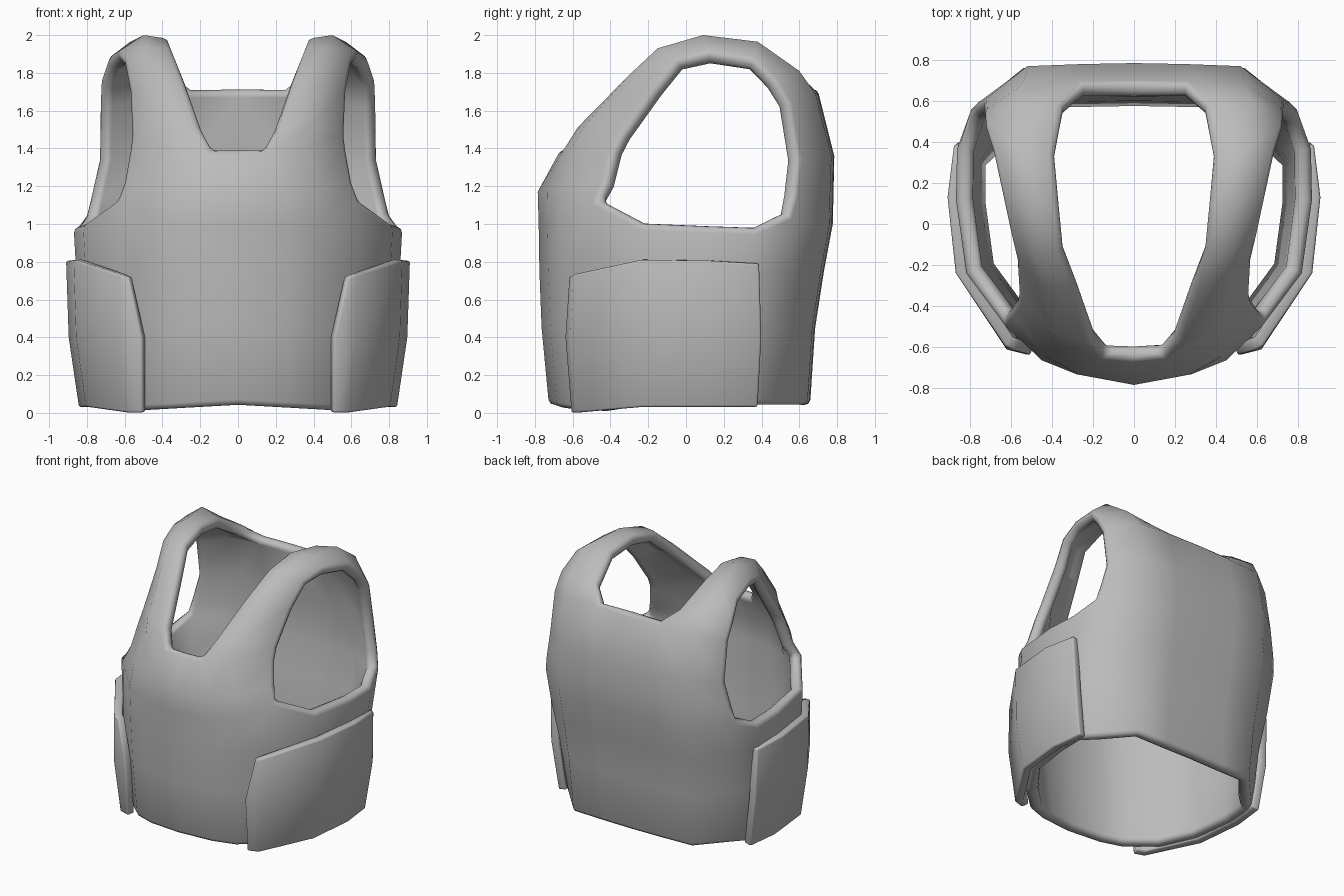
import bpy, math
from mathutils import Vector

if "Cube" in bpy.data.objects:
    bpy.data.objects.remove(bpy.data.objects["Cube"])

grey = bpy.data.materials.new("plain grey")
grey.use_nodes = True
COLOUR = (0.5, 0.5, 0.5, 1)
grey.diffuse_color = COLOUR
grey.node_tree.nodes["Principled BSDF"].inputs["Base Color"].default_value = COLOUR


def finish(name, rows, faces, thickness, bevel):
    """Make a mirrored, thickened, softly edged shell from one half."""
    mesh = bpy.data.meshes.new(name)
    mesh.from_pydata(rows, [], faces)
    mesh.materials.append(grey)
    obj = bpy.data.objects.new(name, mesh)
    bpy.context.collection.objects.link(obj)
    mirror = obj.modifiers.new("mirror", "MIRROR")
    mirror.use_clip = True
    solid = obj.modifiers.new("thickness", "SOLIDIFY")
    solid.thickness = thickness
    solid.offset = -1
    soft = obj.modifiers.new("rim", "BEVEL")
    soft.width = bevel
    soft.segments = 2
    soft.limit_method = "ANGLE"
    soft.angle_limit = math.radians(60)
    bpy.ops.object.select_all(action="DESELECT")
    obj.select_set(True)
    bpy.context.view_layer.objects.active = obj
    bpy.ops.object.shade_smooth_by_angle(angle=math.radians(50))
    return obj


class Shell:
    """Collects rows of points and bridges them with quads."""
    def __init__(self):
        self.points, self.faces = [], []

    def row(self, coords):
        start = len(self.points)
        self.points += [Vector(c) for c in coords]
        return list(range(start, len(self.points)))

    def bridge(self, low, high):
        for i in range(len(low) - 1):
            self.faces.append((low[i], low[i + 1], high[i + 1], high[i]))


# Torso: one half outline from front centre round to back centre
outline = [(0, -.78), (.28, -.733), (.45, -.665), (.65, -.475), (.82, -.24), (.87, .12),
           (.865, .37), (.81, .55), (.54, .76), (.26, .772), (0, .777)]
CORNER = 7
# height, width scale, front scale, back scale, back corner tuck
levels = [(.025, .925, .93, .845, .92), (.45, .965, .98, .88, .95), (.75, .985, .995, .94, .98)]
vest = Shell()
body = []
for z, width, front, back, tuck in levels:
    ring = []
    for i, (x, y) in enumerate(outline):
        pull = tuck if i == CORNER else 1
        dip = .015 - .05 * x * (x < .7) * (y < 0) if z < .1 else 0
        ring.append((x * width * pull, y * (front if y < 0 else back) * pull, z + dip))
    body.append(vest.row(ring))
rise = [1, 1, 1.02, 1.125, 1, .985, .975, 1.05, 1, 1, 1]
top = vest.row([(x, y, z) for (x, y), z in zip(outline, rise)])
body.append(top)
for low, high in zip(body, body[1:]):
    vest.bridge(low, high)

# Chest up to the neckline
chest = vest.row([(0, -.785, 1.17), (.27, -.735, 1.17), (.43, -.645, 1.19), (.61, -.425, 1.22)])
neck_front = vest.row([(0, -.66, 1.4), (.145, -.655, 1.4), (.36, -.6, 1.41), (.58, -.38, 1.39)])
vest.bridge(top[:4], chest)
vest.bridge(chest, neck_front)

# Back up to the neckline
back_low = vest.row([(.785, .575, 1.15), (.52, .762, 1.12), (.26, .778, 1.12), (0, .78, 1.12)])
back_mid = vest.row([(.742, .595, 1.34), (.52, .77, 1.36), (.26, .78, 1.36), (0, .785, 1.36)])
back_top = vest.row([(.738, .545, 1.64), (.54, .685, 1.69), (.25, .69, 1.72), (0, .695, 1.72)])
vest.bridge(top[7:], back_low)
vest.bridge(back_low, back_mid)
vest.bridge(back_mid, back_top)

# Shoulder strap: neck edge, middle, arm edge for each station
strap = [
    [(.2, -.58, 1.51), (.39, -.53, 1.53), (.57, -.335, 1.47)],
    [(.285, -.31, 1.77), (.44, -.3, 1.79), (.58, -.17, 1.7)],
    [(.345, -.13, 1.93), (.48, -.15, 1.93), (.61, -.045, 1.86)],
    [(.365, .1, 1.98), (.5, .09, 2), (.645, .12, 1.905)],
    [(.385, .34, 1.94), (.57, .38, 1.965), (.695, .355, 1.87)],
    [(.345, .58, 1.8), (.57, .6, 1.81), (.732, .47, 1.76)],
]
previous = neck_front[1:]
for station in strap:
    current = vest.row(station)
    vest.bridge(previous, current)
    previous = current
vest.bridge(previous, back_top[2::-1])
finish("vest_shell", vest.points, vest.faces, .083, .03)

# Side panels wrapped over the hips, flush with the torso at the back
panel = Shell()
plan = [(.545, -.622), (.63, -.595), (.87, -.24), (.91, .13), (.878, .388)]
heights = [.72, .735, .81, .805, .79]
bottom = panel.row([(x * .925, y * .98, .03 - .03 * (y < -.5)) for x, y in plan])
middle = panel.row([(x * .985 - .03 * (y < -.61), y * 1.03, .4) for x, y in plan])
upper = panel.row([(x + .035 * (y < -.61), y, z) for (x, y), z in zip(plan, heights)])
panel.bridge(bottom, middle)
panel.bridge(middle, upper)
finish("side_panels", panel.points, panel.faces, .06, .012)
